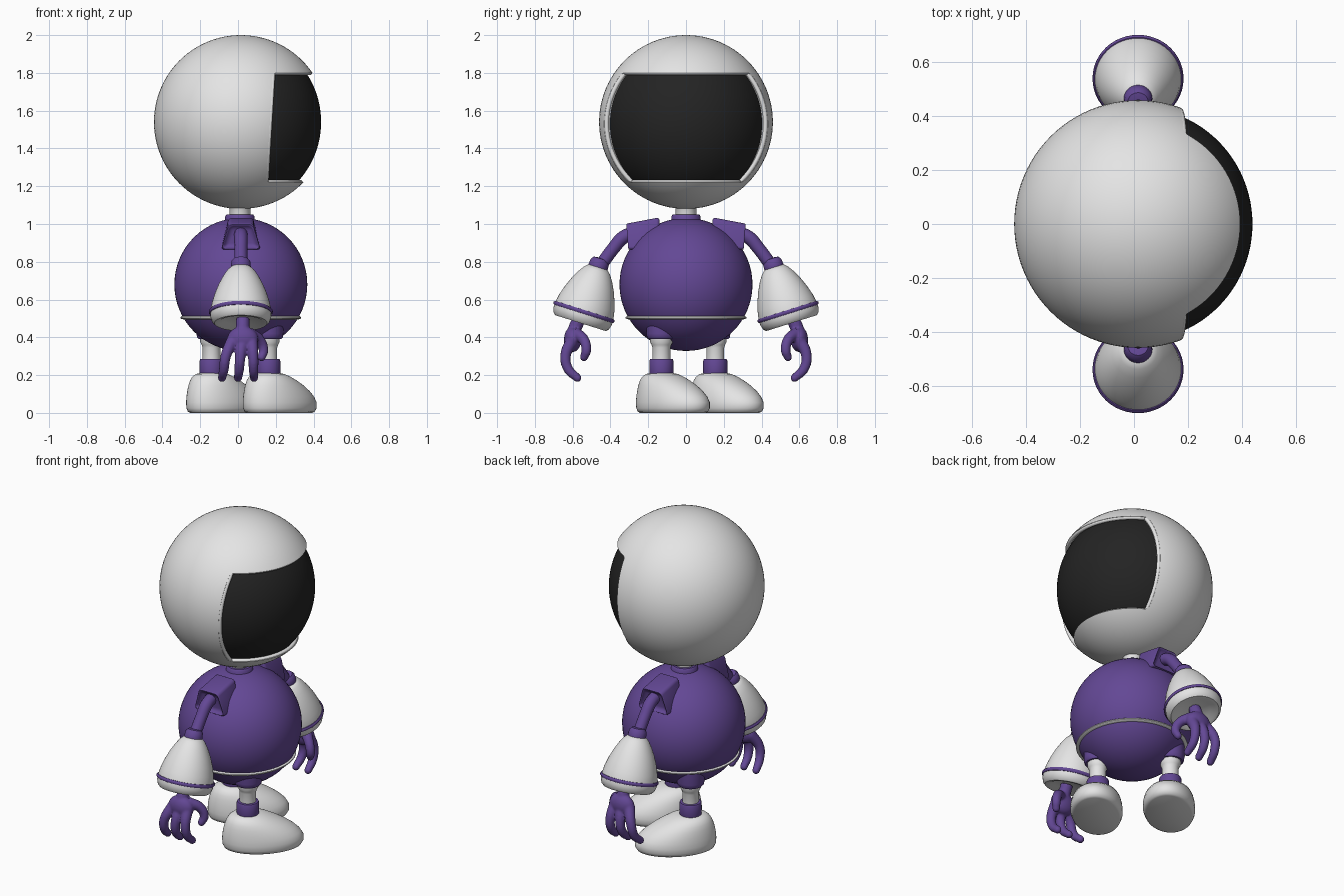
import bpy, bmesh, math
from mathutils import Matrix, Vector

cube = bpy.data.objects.get("Cube")
if cube:
    bpy.data.objects.remove(cube)

CX = 0.015  # shared centre line of head, body and arms


def material(name, rgb):
    m = bpy.data.materials.new(name)
    m.use_nodes = True
    m.diffuse_color = (*rgb, 1)
    m.node_tree.nodes["Principled BSDF"].inputs["Base Color"].default_value = (*rgb, 1)
    return m


WHITE = material("shell white", (0.78, 0.78, 0.78))
PURPLE = material("suit purple", (0.125, 0.064, 0.30))
BLACK = material("visor black", (0.017, 0.017, 0.017))


def finish(bm, name, mat, matrix=Matrix()):
    bmesh.ops.recalc_face_normals(bm, faces=bm.faces)
    me = bpy.data.meshes.new(name)
    bm.to_mesh(me)
    bm.free()
    me.transform(matrix)
    ob = bpy.data.objects.new(name, me)
    bpy.context.collection.objects.link(ob)
    if mat:
        me.materials.append(mat)
    return ob


def activate(ob):
    bpy.ops.object.select_all(action='DESELECT')
    ob.select_set(True)
    bpy.context.view_layer.objects.active = ob


def apply_modifiers(ob):
    activate(ob)
    for m in list(ob.modifiers):
        bpy.ops.object.modifier_apply(modifier=m.name)


def ball(name, mat, centre, size, segments=64):
    bm = bmesh.new()
    bmesh.ops.create_uvsphere(bm, u_segments=segments, v_segments=segments // 2, radius=1)
    return finish(bm, name, mat, Matrix.Translation(centre) @ Matrix.Diagonal((*size, 1)))


def loft(name, mat, rings, matrix=Matrix(), n=48):
    """Stack of ellipses: (z, back reach, front reach, half width)."""
    bm = bmesh.new()
    loops = []
    for z, back, front, w in rings:
        a, mid = (front + back) / 2, (front - back) / 2
        loops.append([bm.verts.new((mid + a * math.cos(t), w * math.sin(t), z))
                      for t in (2 * math.pi * i / n for i in range(n))])
    for lo, hi in zip(loops, loops[1:]):
        for i in range(n):
            j = (i + 1) % n
            bm.faces.new((lo[i], lo[j], hi[j], hi[i]))
    bm.faces.new(loops[0])
    bm.faces.new(loops[-1])
    return finish(bm, name, mat, matrix)


def lathe(name, mat, profile, matrix=Matrix()):
    return loft(name, mat, [(z, r, r, r) for r, z in profile], matrix)


def tube(name, mat, points, radii, closed=False, bezier=True):
    cu = bpy.data.curves.new(name, 'CURVE')
    cu.dimensions = '3D'
    cu.bevel_depth, cu.bevel_resolution, cu.resolution_u = 1, 4, 8
    cu.use_fill_caps = True
    sp = cu.splines.new('BEZIER' if bezier else 'POLY')
    pts = sp.bezier_points if bezier else sp.points
    pts.add(len(points) - 1)
    for p, co, r in zip(pts, points, radii):
        p.co = co if bezier else (*co, 1)
        p.radius = r
        if bezier:
            p.handle_left_type = p.handle_right_type = 'AUTO'
    sp.use_cyclic_u = closed
    ob = bpy.data.objects.new(name, cu)
    bpy.context.collection.objects.link(ob)
    cu.materials.append(mat)
    activate(ob)
    bpy.ops.object.convert(target='MESH')
    return bpy.context.view_layer.objects.active


# Helmet: ball with a wide opening cut through its face side
HEAD = Vector((CX, 0, 1.54))
R, LOW, HIGH = 0.46, 1.222, 1.80
helmet = ball("helmet", WHITE, HEAD, (R, R, R), 96)


def edge_x(z):
    return 0.15 + 0.035 * (z - LOW) / (HIGH - LOW)


bm = bmesh.new()
outline = [(edge_x(LOW), LOW), (1, LOW), (1, HIGH), (edge_x(HIGH), HIGH)]
face = bm.faces.new([bm.verts.new((x, -0.7, z)) for x, z in outline])
out = bmesh.ops.extrude_face_region(bm, geom=[face])
bmesh.ops.translate(bm, vec=(0, 1.4, 0), verts=[v for v in out["geom"] if isinstance(v, bmesh.types.BMVert)])
back = [e for e in bm.edges if all(v.co.x < 0.5 for v in e.verts)
        and abs(e.verts[0].co.y - e.verts[1].co.y) > 1]
bmesh.ops.bevel(bm, geom=back, offset=0.02, segments=4, profile=0.5, affect='EDGES')
cutter = finish(bm, "opening_cutter", None)
cutter.hide_render = True
cut = helmet.modifiers.new("opening", 'BOOLEAN')
cut.object, cut.operation, cut.solver = cutter, 'DIFFERENCE', 'EXACT'
apply_modifiers(helmet)
bpy.data.objects.remove(cutter)

# Rounded lip following the opening
RL = R - 0.012
path = []
for z, direction in ((HIGH, 1), (LOW, -1)):
    r = math.sqrt(RL ** 2 - (z - HEAD.z) ** 2)
    a = math.acos((edge_x(z) - CX) / r)
    for i in range(41):
        t = direction * a * (i / 20 - 1)
        path.append((CX + r * math.cos(t), r * math.sin(t), z))
    for i in range(1, 20):
        k = i / 20 if direction > 0 else 1 - i / 20
        zs = HIGH + (LOW - HIGH) * k
        x = edge_x(zs)
        y = math.sqrt(RL ** 2 - (x - CX) ** 2 - (zs - HEAD.z) ** 2)
        path.append((x, y * direction, zs))
tube("helmet_lip", WHITE, path, [0.012] * len(path), closed=True, bezier=False)

ball("visor", BLACK, HEAD, (0.425, 0.432, 0.448), 96)

# Neck, body and belt line
here = Matrix.Translation((CX - 0.005, 0, 0))
lathe("neck", WHITE, [(0.055, 1.03), (0.055, 1.08), (0.065, 1.10), (0.065, 1.13)], here)
lathe("collar", PURPLE, [(0.078, 0.99), (0.078, 1.04), (0.070, 1.05), (0.05, 1.05)], here)
ball("body", PURPLE, (CX, 0, 0.68), (0.352,) * 3)
lathe("belt_line", WHITE, [(0.29, 0.495), (0.313, 0.496), (0.319, 0.501),
                           (0.319, 0.507), (0.313, 0.512), (0.29, 0.513)], Matrix.Translation((CX, 0, 0)))

for side, s in (("right", -1), ("left", 1)):
    # Shoulder sleeve: tapered block with a hollow outer end
    bm = bmesh.new()
    bmesh.ops.create_cube(bm, size=1)
    for v in bm.verts:
        top, outer = v.co.z > 0, v.co.y * s > 0
        v.co = (CX + v.co.x * (0.13 if top else 0.21),
                s * ((0.325 if top else 0.315) if outer else 0.14),
                (1.0 if outer else 1.035) if top else 0.865)
    end = [f for f in bm.faces if all(v.co.y * s > 0.3 for v in f.verts)]
    bmesh.ops.inset_region(bm, faces=end, thickness=0.028, depth=0)
    bmesh.ops.translate(bm, vec=(0, -0.03 * s, 0), verts=end[0].verts)
    sleeve = finish(bm, side + "_shoulder", PURPLE)
    bev = sleeve.modifiers.new("round", 'BEVEL')
    bev.width, bev.segments = 0.022, 4
    apply_modifiers(sleeve)

    # Upper arm and elbow
    tube(side + "_upper_arm", PURPLE, [(CX, s * y, z) for y, z in
         ((0.26, 0.955), (0.33, 0.93), (0.385, 0.87), (0.455, 0.775))], [0.036, 0.036, 0.034, 0.034])
    elbow = Matrix.Translation((CX, s * 0.465, 0.773)) @ Matrix.Rotation(s * 0.305, 4, 'X')
    lathe(side + "_elbow", PURPLE, [(0.03, -0.02), (0.05, -0.02), (0.053, 0.0), (0.05, 0.03),
                                    (0.038, 0.045), (0.02, 0.048)], elbow)

    # Bell-shaped forearm with its stripe
    lathe(side + "_forearm", WHITE, [(0.02, 0.004), (0.05, 0.0), (0.072, -0.02), (0.095, -0.055),
          (0.118, -0.10), (0.138, -0.15), (0.153, -0.20), (0.162, -0.25), (0.161, -0.275),
          (0.153, -0.30), (0.14, -0.312), (0.12, -0.31), (0.09, -0.295), (0.01, -0.29)], elbow)
    lathe(side + "_forearm_stripe", PURPLE, [(0.15, -0.239), (0.164, -0.240), (0.169, -0.246),
          (0.169, -0.254), (0.164, -0.260), (0.15, -0.261)], elbow)

    # Hand: wrist, palm, three curled fingers and a thumb, blended together
    parts = [ball(side + "_hand", PURPLE, (0.025, s * 0.60, 0.39), (0.082, 0.046, 0.068), 32)]
    digits = [[(0.025, 0.565, 0.50), (0.025, 0.59, 0.44), (0.025, 0.60, 0.39)]]
    for root, knuckle, tip in ((-0.025, -0.065, -0.085), (0.025, 0.012, 0.0), (0.07, 0.08, 0.085)):
        digits.append([(root, 0.60, 0.39), (knuckle, 0.638, 0.30),
                       ((knuckle + tip) / 2, 0.622, 0.23), (tip, 0.575, 0.185)])
    digits.append([(0.06, 0.585, 0.42), (0.115, 0.54, 0.385), (0.135, 0.528, 0.33), (0.125, 0.54, 0.295)])
    for d in digits:
        pts = [(x, s * y, z) for x, y, z in d]
        rad = [0.036] * 3 if len(d) == 3 else [0.034, 0.028, 0.026, 0.022]
        parts += [tube("digit", PURPLE, pts, rad), ball("tip", PURPLE, pts[-1], (rad[-1],) * 3, 16)]
    activate(parts[0])
    for p in parts:
        p.select_set(True)
    bpy.ops.object.join()
    hand = parts[0]
    mesh = hand.modifiers.new("blend", 'REMESH')
    mesh.mode, mesh.voxel_size = 'VOXEL', 0.006
    soft = hand.modifiers.new("soften", 'SMOOTH')
    soft.factor, soft.iterations = 0.5, 5
    apply_modifiers(hand)

# Legs and boots, turned diagonally beneath the body
for side, x, y in (("right", 0.16, -0.13), ("left", -0.14, 0.155)):
    place = Matrix.Translation((x, y, 0)) @ Matrix.Rotation(math.radians(45), 4, 'Z')
    lathe(side + "_hip", PURPLE, [(0.05, 0.392), (0.07, 0.392), (0.077, 0.40), (0.08, 0.42), (0.08, 0.50)], place)
    lathe(side + "_leg", WHITE, [(0.047, 0.27), (0.047, 0.345), (0.052, 0.36), (0.06, 0.375), (0.06, 0.41)], place)
    lathe(side + "_ankle", PURPLE, [(0.06, 0.19), (0.064, 0.20), (0.064, 0.275), (0.06, 0.284),
                                    (0.045, 0.286)], place)
    loft(side + "_boot", WHITE, [(0, 0.125, 0.295, 0.128), (0.006, 0.137, 0.308, 0.139),
         (0.025, 0.146, 0.32, 0.147), (0.055, 0.148, 0.32, 0.148), (0.085, 0.146, 0.302, 0.144),
         (0.115, 0.141, 0.27, 0.137), (0.145, 0.133, 0.225, 0.127), (0.17, 0.123, 0.178, 0.115),
         (0.19, 0.11, 0.135, 0.10), (0.205, 0.09, 0.095, 0.08), (0.212, 0.06, 0.06, 0.055)], place)

# Smooth shading with crisp edges
for ob in bpy.context.scene.objects:
    if ob.type == 'MESH' and ob.data.materials:
        activate(ob)
        bpy.ops.object.shade_smooth_by_angle(angle=math.radians(40))
